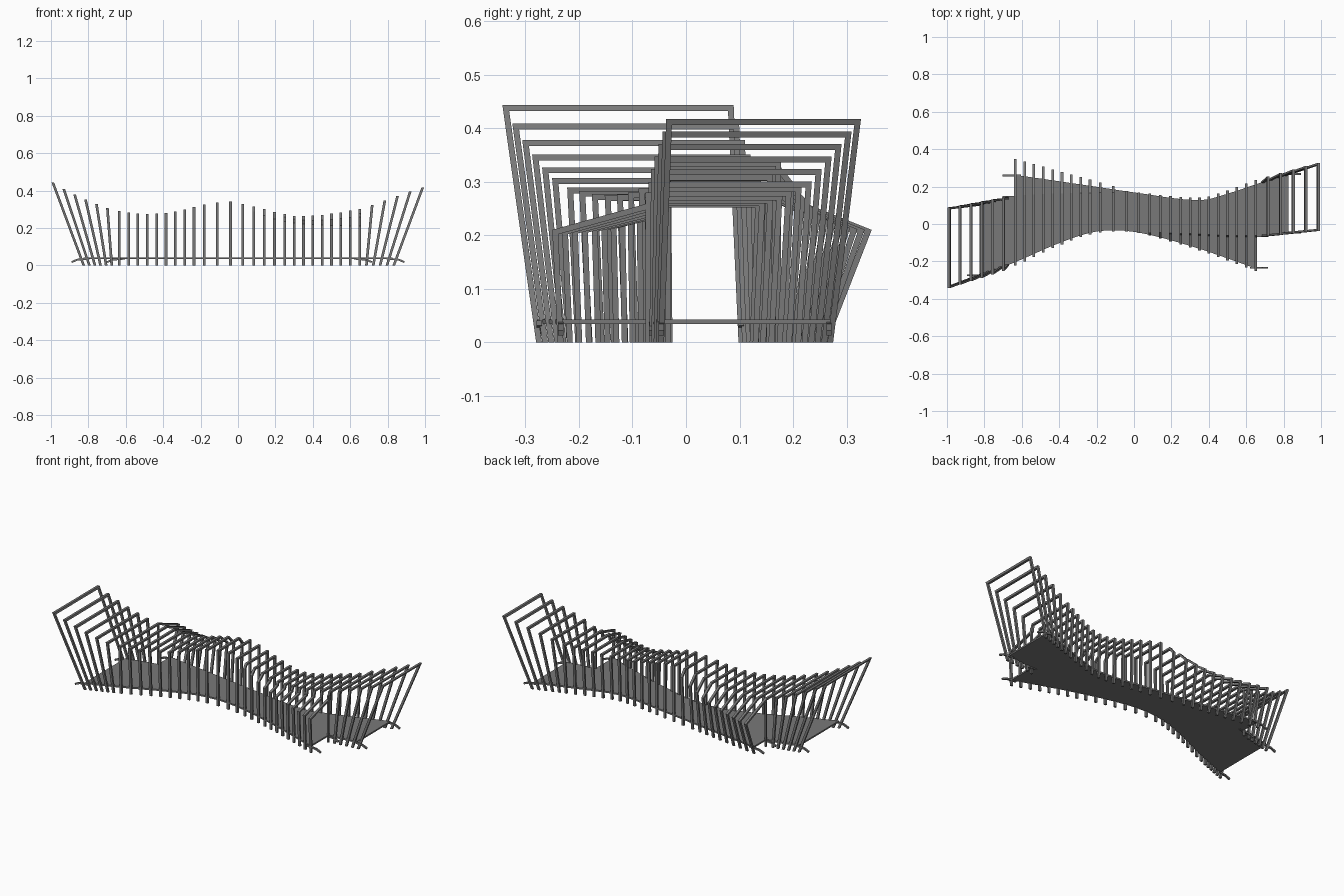
import bpy, bmesh
from mathutils import Vector, Matrix

cube = bpy.data.objects.get("Cube")
if cube:
    bpy.data.objects.remove(cube)

steel = bpy.data.materials.new("grey_steel")
steel.use_nodes = True
GREY = (0.19, 0.19, 0.19, 1)
steel.diffuse_color = GREY
steel.node_tree.nodes["Principled BSDF"].inputs["Base Color"].default_value = GREY

BAR, WIDTH = 0.011, 0.014
LEFT, RIGHT, END = -0.635, 0.65, 0.825


def curve(points):
    """Smooth function of x through a few points (Hermite spline)."""
    def slope(i):
        a, b = points[max(i - 1, 0)], points[min(i + 1, len(points) - 1)]
        return (b[1] - a[1]) / (b[0] - a[0])

    def value(x):
        i = 0
        while i < len(points) - 2 and x > points[i + 1][0]:
            i += 1
        (x0, y0), (x1, y1) = points[i], points[i + 1]
        h = x1 - x0
        t = min(max((x - x0) / h, 0), 1)
        return (y0 * (2*t**3 - 3*t*t + 1) + y1 * (3*t*t - 2*t**3)
                + h * slope(i) * (t**3 - 2*t*t + t) + h * slope(i + 1) * (t**3 - t*t))
    return value


# plan outlines and roof height along the walk
front_edge = curve([(-.83, -.282), (-.63, -.205), (-.4, -.105), (-.2, -.043),
                    (0, -.045), (.3, -.12), (.65, -.24)])
back_edge = curve([(-.63, .265), (-.2, .202), (0, .172), (.35, .13),
                   (.5, .165), (.65, .215), (.83, .275)])
inner_back = curve([(-.83, .108), (-.63, .15), (-.2, .168), (0, .17)])
inner_front = curve([(0, -.045), (.3, -.06), (.65, -.07), (.83, -.052)])
roof = curve([(-.64, .29), (-.5, .275), (-.35, .285), (-.18, .325), (-.04, .34),
              (.1, .31), (.3, .265), (.45, .27), (.65, .30)])


def make(name, bm):
    bmesh.ops.recalc_face_normals(bm, faces=bm.faces[:])
    mesh = bpy.data.meshes.new(name)
    bm.to_mesh(mesh)
    bm.free()
    obj = bpy.data.objects.new(name, mesh)
    bpy.context.collection.objects.link(obj)
    mesh.materials.append(steel)


def frame(bm, outline, x_base, x_top):
    """Mitred bar following an outline of (y, z) points, sheared along x."""
    pts = [Vector(p) for p in outline]
    dirs = [(b - a).normalized() for a, b in zip(pts, pts[1:])]
    norms = [Vector((d.y, -d.x)) for d in dirs]
    inner = []
    for i, p in enumerate(pts):
        a, b = norms[max(i - 1, 0)], norms[min(i, len(norms) - 1)]
        inner.append(p + (a + b) * BAR / (1 + a.dot(b)))
    inner[0].y = inner[-1].y = 0
    top = max(p.y for p in pts)
    rings = []
    for o, q in zip(pts, inner):
        ring = []
        for p, s in ((o, -1), (o, 1), (q, 1), (q, -1)):
            x = x_base + (x_top - x_base) * p.y / top + s * WIDTH / 2
            ring.append(bm.verts.new((x, p.x, p.y)))
        rings.append(ring)
    for r, s in zip(rings, rings[1:]):
        for k in range(4):
            bm.faces.new((r[k], r[(k + 1) % 4], s[(k + 1) % 4], s[k]))
    bm.faces.new(rings[0])
    bm.faces.new(rings[-1])


def bar(bm, a, b, size):
    a, b = Vector(a), Vector(b)
    rot = (b - a).to_track_quat('Z', 'Y').to_matrix().to_4x4()
    scale = Matrix.Diagonal((size, size, (b - a).length, 1))
    bmesh.ops.create_cube(bm, size=1, matrix=Matrix.Translation((a + b) / 2) @ rot @ scale)


# end portals that fan outward, right end
bm = bmesh.new()
for i in range(6):
    k = 1 - i / 6
    xb, xt = -.645 - .18 * k, -.64 - .35 * k
    f, b = front_edge(xb), inner_back(xb)
    h = .29 + .09 * k + .063 * k * k
    frame(bm, [(f, 0), (f - .02 - .043 * k, h), (b - .02 * k, h), (b, 0)], xb, xt)
make("right_end_portals", bm)

# end portals that fan outward, left end
bm = bmesh.new()
for i in range(5):
    k = (i + 1) / 5
    xb, xt = .65 + .183 * k, .65 + .338 * k
    f, b = inner_front(xb), back_edge(xb)
    h = .30 + .117 * k
    frame(bm, [(f, 0), (f + .015 * k, h), (b + .02 + .032 * k, h), (b, 0)], xb, xt)
make("left_end_portals", bm)

# upright frames with a lean-to bay on one side
stations = [LEFT + .05 * i for i in range(9)]
stations += [-.18, -.11, -.04, .025, .085, .14, .195]
stations += [RIGHT - .05 * i for i in range(8, -1, -1)]
bm = bmesh.new()
for x in stations:
    h, f, b = roof(x), front_edge(x), back_edge(x)
    if x < -.06:
        k = x / LEFT
        eave = .21 + (h - .21) * (1 - k) ** 2
        line = [(f, 0), (f - .015 * k, h), (inner_back(x), h), (b + .082 * k, eave), (b, 0)]
    elif x > .06:
        k = x / RIGHT
        eave = .21 + (h - .21) * (1 - k) ** 2
        line = [(f, 0), (f - .01 * k, eave), (inner_front(x), h - .04 * k),
                (inner_front(x) + .008, h), (b + .02 * k, h), (b, 0)]
    else:
        line = [(f, 0), (f, h), (b, h), (b, 0)]
    frame(bm, line, x, x)
# posts closing the end bays
bar(bm, (LEFT, inner_back(LEFT), 0), (LEFT, inner_back(LEFT), .28), BAR)
bar(bm, (RIGHT, inner_front(RIGHT), 0), (RIGHT, inner_front(RIGHT), .28), BAR)
make("upright_frames", bm)

# walking deck with a stepped end on each side
bm = bmesh.new()
for x0, x1, low, high in ((-END, LEFT, front_edge, inner_back),
                          (LEFT, RIGHT, front_edge, back_edge),
                          (RIGHT, END, inner_front, back_edge)):
    n = max(4, round((x1 - x0) / .05))
    rows = []
    for i in range(n + 1):
        x = x0 + (x1 - x0) * i / n
        lo, hi = low(x) + .003, high(x) - .003
        rows.append([bm.verts.new((x, y, z)) for y, z in
                     ((lo, .034), (hi, .034), (hi, .043), (lo, .043))])
    for r, s in zip(rows, rows[1:]):
        for k in range(4):
            bm.faces.new((r[k], r[(k + 1) % 4], s[(k + 1) % 4], s[k]))
    bm.faces.new(rows[0])
    bm.faces.new(rows[-1])
make("deck", bm)

# sloping stringer ends at the deck corners
bm = bmesh.new()
for x, edge, side in ((-END, front_edge, -1), (-END, inner_back, -1),
                      (LEFT, back_edge, -1), (LEFT, inner_back, -1),
                      (RIGHT, front_edge, 1), (RIGHT, inner_front, 1),
                      (END, inner_front, 1), (END, back_edge, 1)):
    y = edge(x) + (.006 if edge in (front_edge, inner_front) else -.006)
    mid = x + side * .035
    bar(bm, (x - side * .03, y, .036), (mid, y, .03), .01)
    bar(bm, (mid, y, .03), (x + side * .065, y, .017), .01)
make("stringer_ends", bm)
